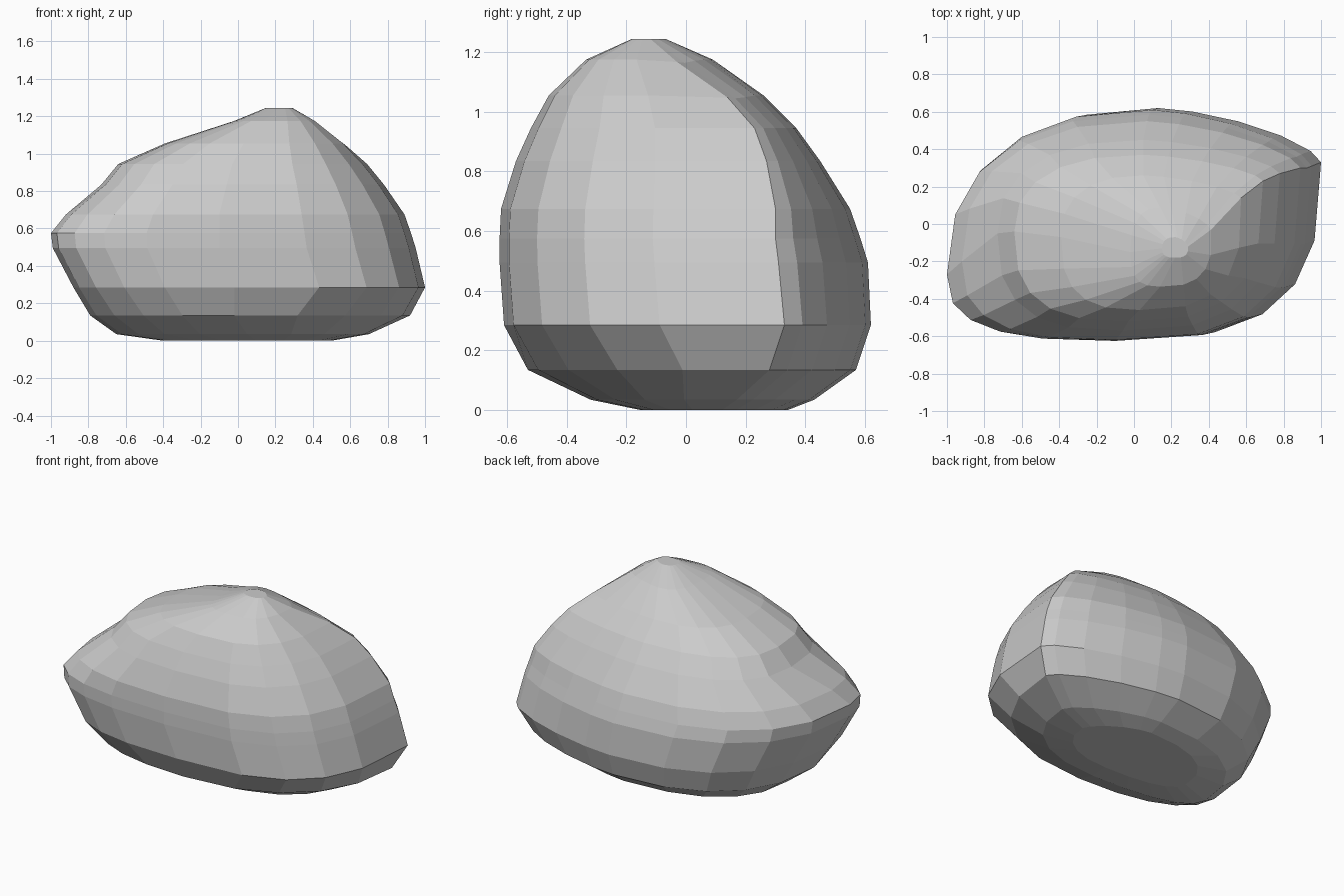
import bpy, bmesh
from math import sin, cos, pi

if "Cube" in bpy.data.objects:
    bpy.data.objects.remove(bpy.data.objects["Cube"])

# Rock contours: height, then the east, north, west and south extremes (x, y)
LEVELS = [
    (0.005, (.50, .12), (.15, .34), (-.40, .0), (.10, -.15)),
    (0.04, (.70, .17), (.15, .43), (-.65, -.12), (.05, -.32)),
    (0.14, (.92, .28), (.13, .57), (-.79, -.20), (-.02, -.53)),
    (0.29, (1.0, .33), (.13, .62), (-.88, -.24), (-.02, -.61)),
    (0.50, (.95, .31), (.10, .61), (-.99, -.28), (-.10, -.625)),
    (0.58, (.925, .30), (.08, .585), (-1.0, -.27), (-.10, -.625)),
    (0.68, (.89, .30), (.07, .55), (-.92, -.20), (-.10, -.62)),
    (0.84, (.78, .27), (.05, .45), (-.73, -.05), (-.06, -.57)),
    (0.95, (.69, .23), (.05, .37), (-.64, -.04), (-.03, -.52)),
    (1.06, (.58, .14), (.05, .26), (-.39, -.07), (.03, -.46)),
    (1.18, (.42, -.03), (.14, .09), (-.02, -.15), (.14, -.335)),
    (1.25, (.29, -.12), (.22, -.07), (.15, -.13), (.22, -.18)),
]
STEPS = 5


def contour(z, ext):
    """Closed outline through four extremes, joined by superellipse quarters."""
    # Roundness of the NE, NW, SW and SE corners; the front is rounder underneath
    powers = (1.5, 2.4, 2.3, 2.3) if z < .2 else (1.5, 2.4, 2.8, 2.9)
    pts = []
    for q in range(4):
        a, b = ext[q], ext[(q + 1) % 4]
        cx, cy = (b[0], a[1]) if q % 2 == 0 else (a[0], b[1])
        for i in range(STEPS):
            t = i / STEPS * pi / 2
            u = cos(t) ** (2 / powers[q])
            v = sin(t) ** (2 / powers[q])
            pts.append((cx + (a[0] - cx) * u + (b[0] - cx) * v,
                        cy + (a[1] - cy) * u + (b[1] - cy) * v))
    return pts


# Loft the contours and close both ends
bm = bmesh.new()
rings = [[bm.verts.new((x, y, z)) for x, y in contour(z, ext)] for z, *ext in LEVELS]
n = 4 * STEPS
for lo, hi in zip(rings, rings[1:]):
    for i in range(n):
        j = (i + 1) % n
        bm.faces.new((lo[i], lo[j], hi[j], hi[i]))
bm.faces.new(rings[0][::-1])
bm.faces.new(rings[-1])

# Small chipped hollow on the upper right shoulder
for v in bm.verts:
    d = ((v.co.x - .48) ** 2 + (v.co.y - .08) ** 2 + (v.co.z - 1.13) ** 2) ** .5
    if d < .16:
        v.co.x -= .05 * (1 - d / .16)
        v.co.z -= .05 * (1 - d / .16)

# Rest the rock on the ground
low = min(v.co.z for v in bm.verts)
for v in bm.verts:
    v.co.z -= low
bmesh.ops.recalc_face_normals(bm, faces=bm.faces)
mesh = bpy.data.meshes.new("rock")
bm.to_mesh(mesh)
bm.free()
rock = bpy.data.objects.new("rock", mesh)
bpy.context.collection.objects.link(rock)
